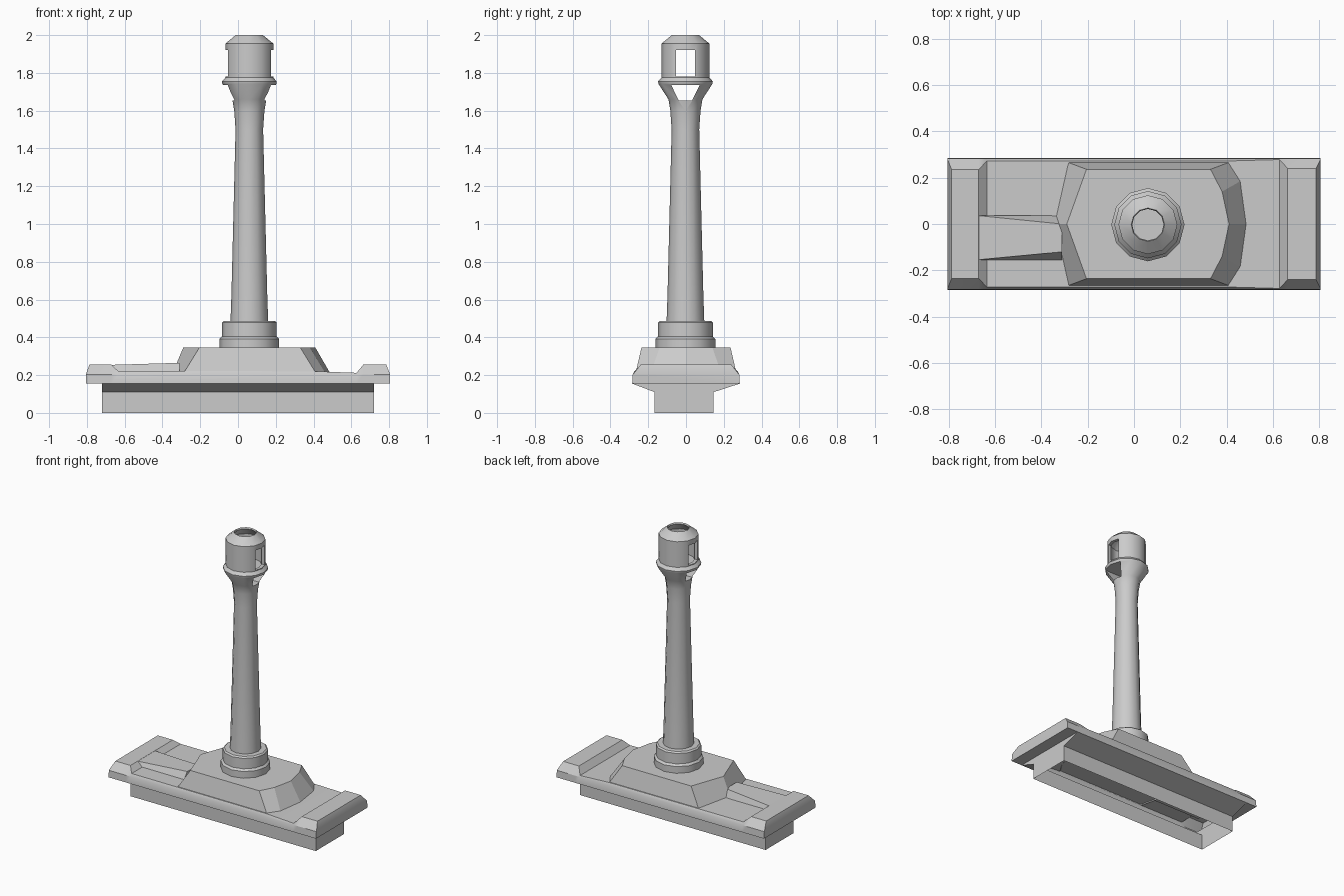
import bpy, bmesh, math

if "Cube" in bpy.data.objects:
    bpy.data.objects.remove(bpy.data.objects["Cube"])

CX, CY = 0.06, -0.003  # column axis


def finish(name, bm, angle=30):
    bmesh.ops.remove_doubles(bm, verts=bm.verts, dist=1e-5)
    bmesh.ops.recalc_face_normals(bm, faces=bm.faces)
    me = bpy.data.meshes.new(name)
    bm.to_mesh(me)
    bm.free()
    ob = bpy.data.objects.new(name, me)
    bpy.context.collection.objects.link(ob)
    if angle:
        bpy.ops.object.select_all(action='DESELECT')
        bpy.context.view_layer.objects.active = ob
        ob.select_set(True)
        bpy.ops.object.shade_smooth_by_angle(angle=math.radians(angle))
    return ob


def loft(name, rings, closed=True, caps=(True, True), angle=30):
    bm = bmesh.new()
    vs = [[bm.verts.new(p) for p in r] for r in rings]
    n = len(vs[0])
    for a, b in zip(vs, vs[1:]):
        for i in range(n if closed else n - 1):
            j = (i + 1) % n
            bm.faces.new((a[i], a[j], b[j], b[i]))
    if caps[0]:
        bm.faces.new(vs[0])
    if caps[1]:
        bm.faces.new(vs[-1])
    return finish(name, bm, angle)


def lathe(name, profile, sides):
    bm = bmesh.new()
    vs = [bm.verts.new((r, 0, z)) for r, z in profile]
    es = [bm.edges.new(p) for p in zip(vs, vs[1:])]
    bmesh.ops.spin(bm, geom=vs + es, cent=(0, 0, 0), axis=(0, 0, 1),
                   angle=math.tau, steps=sides, use_duplicate=False)
    bmesh.ops.translate(bm, verts=bm.verts, vec=(CX, CY, 0))
    return finish(name, bm, 0)


# Base slab: cross-sections along x (x, top z, top half width), open below
stations = [(-.805, .205, .28), (-.787, .255, .235), (-.67, .255, .235),
            (-.635, .222, .272), (.41, .22, .272), (.628, .212, .278),
            (.663, .255, .24), (.785, .255, .24), (.805, .205, .28)]
loft("base_slab",
     [[(x, -.285, .155), (x, -.282, .203), (x, -w, z),
       (x, w, z), (x, .282, .203), (x, .285, .155)] for x, z, w in stations],
     closed=False)

# Hollow keel with sloped shoulders, open at the bottom
bm = bmesh.new()
half = [(-.285, .155), (-.166, .11), (-.166, 0)]
prof = half + [(.146, 0), (.146, .11), (.285, .155)]
ends = [[bm.verts.new((x, y, z)) for y, z in prof] for x in (-.72, .72)]
for i in (0, 1, 3, 4):
    bm.faces.new((ends[0][i], ends[0][i + 1], ends[1][i + 1], ends[1][i]))
for e, x in zip(ends, (-.805, .805)):
    bm.faces.new((e[1], e[2], e[3], e[4]))
    bm.faces.new((e[0], e[1], e[4], e[5]))
    # underside of the slab overhang
    bm.faces.new((e[0], e[5], bm.verts.new((x, .285, .155)),
                  bm.verts.new((x, -.285, .155))))
finish("keel", bm, 0)

# Raised tongue from the left bar to the housing
loft("deck_tongue",
     [[(-.68, -.16, .215), (-.31, -.16, .215), (-.31, .037, .215), (-.68, .037, .215)],
      [(-.68, -.155, .254), (-.31, -.12, .265), (-.31, .0, .265), (-.68, .037, .254)]],
     angle=0)


# Tapered housing in the middle
def outline(right_half, left_tip, right_tip, z):
    low = [(x, -y, z) for x, y in right_half]
    high = [(x, y, z) for x, y in reversed(right_half)]
    return [(left_tip, 0, z)] + low + [(right_tip, 0, z)] + high


loft("housing",
     [outline([(-.285, .266), (.41, .266), (.46, .185)], -.345, .485, .215),
      outline([(-.205, .236), (.33, .236), (.38, .14)], -.29, .41, .345)],
     caps=(False, True), angle=0)

# Stepped foot ring
lathe("column_foot", [(0, .34), (.158, .34), (.158, .392), (.145, .405),
                      (.145, .478), (.135, .487), (0, .49)], 12)

# Column with hollow head
column = lathe("column", [(0, .48), (.1, .48), (.095, .62), (.073, 1.5), (.08, 1.6),
                          (.09, 1.66), (.143, 1.742), (.145, 1.755), (.127, 1.775),
                          (.127, 1.955), (.072, 2.0), (.068, 1.99), (.104, 1.94),
                          (.104, 1.77), (0, 1.77)], 12)

# Window and notch cut through the head along x
for low, high, z0, z1 in ((.05, .05, 1.78, 1.92), (.036, .076, 1.655, 1.737)):
    ring = [(low, z0), (high, z1), (-high, z1), (-low, z0)]
    cutter = loft("window_cutter",
                  [[(CX + dx, CY + y, z) for y, z in ring] for dx in (-.3, .3)], angle=0)
    cutter.hide_render = True
    mod = column.modifiers.new("window", 'BOOLEAN')
    mod.operation, mod.solver, mod.object = 'DIFFERENCE', 'EXACT', cutter
    bpy.context.view_layer.objects.active = column
    bpy.ops.object.modifier_apply(modifier=mod.name)
    bpy.data.objects.remove(cutter)

for name in ("column", "column_foot"):
    ob = bpy.data.objects[name]
    bpy.ops.object.select_all(action='DESELECT')
    bpy.context.view_layer.objects.active = ob
    ob.select_set(True)
    bpy.ops.object.shade_smooth_by_angle(angle=math.radians(32))
